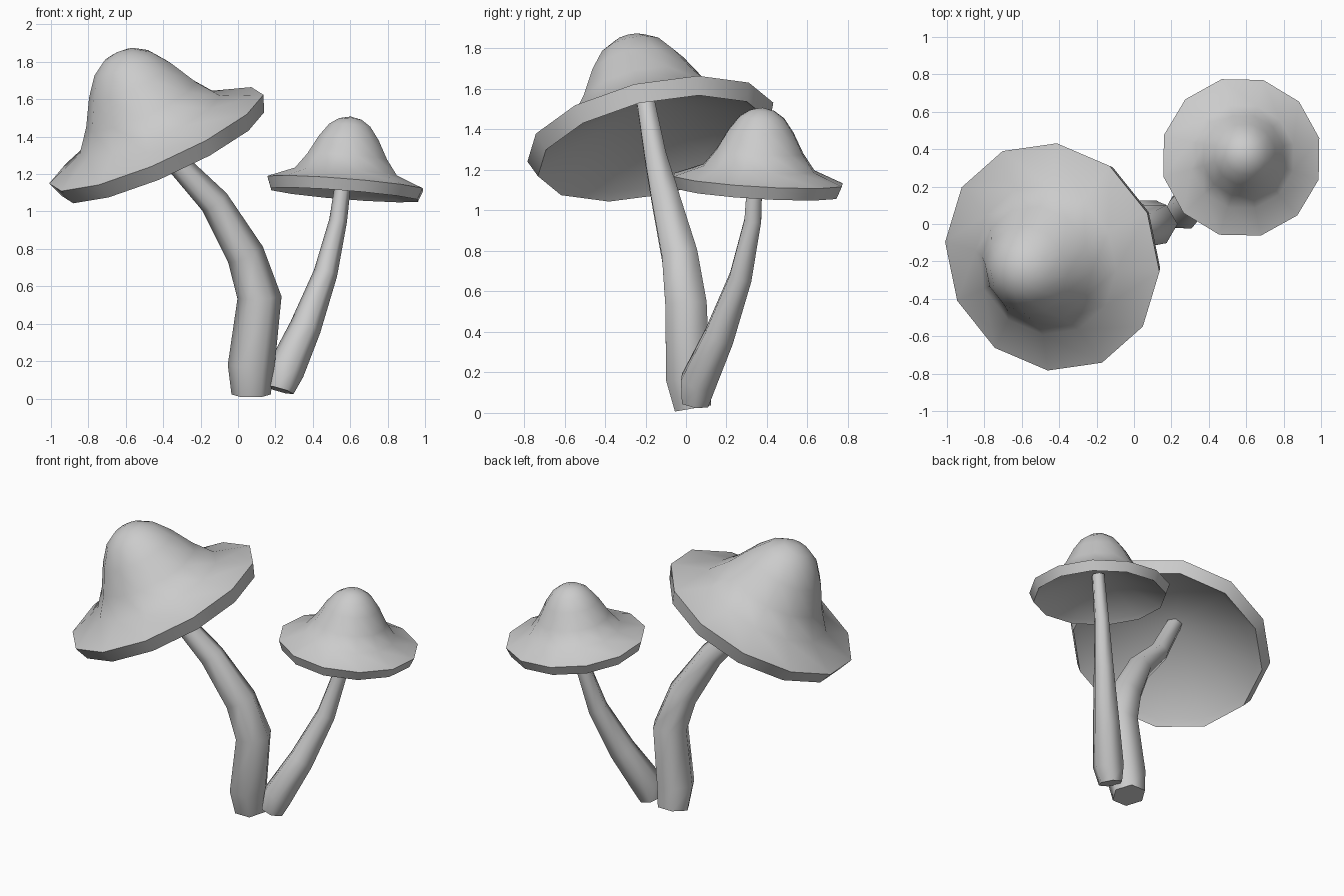
import bpy, bmesh, math
from mathutils import Vector, Matrix

if "Cube" in bpy.data.objects:
    bpy.data.objects.remove(bpy.data.objects["Cube"])

grey = bpy.data.materials.new("soft_grey")
grey.use_nodes = True
colour = (0.6, 0.6, 0.6, 1)
grey.diffuse_color = colour
grey.node_tree.nodes["Principled BSDF"].inputs["Base Color"].default_value = colour


def ring(bm, radius, sides, phase, matrix):
    angles = [phase + math.tau * i / sides for i in range(sides)]
    return [bm.verts.new(matrix @ Vector((radius * math.cos(a), radius * math.sin(a), 0)))
            for a in angles]


def bridge(bm, a, b):
    n = len(a)
    for i in range(n):
        j = (i + 1) % n
        bm.faces.new((a[i], a[j], b[j], b[i]))


def fan(bm, loop, tip):
    for i in range(len(loop)):
        bm.faces.new((loop[i], loop[(i + 1) % len(loop)], tip))


def finish(bm, name, smooth_angle):
    bmesh.ops.recalc_face_normals(bm, faces=bm.faces[:])
    mesh = bpy.data.meshes.new(name)
    bm.to_mesh(mesh)
    bm.free()
    mesh.materials.append(grey)
    obj = bpy.data.objects.new(name, mesh)
    bpy.context.collection.objects.link(obj)
    bpy.ops.object.select_all(action="DESELECT")
    obj.select_set(True)
    bpy.context.view_layer.objects.active = obj
    bpy.ops.object.shade_smooth_by_angle(angle=math.radians(smooth_angle))
    return obj


# Cap outline as radius and height, from the crown over the lip to the hollow
CAP = [(0.09, 0.53), (0.165, 0.48), (0.24, 0.38), (0.32, 0.235), (0.41, 0.115),
       (0.625, 0.03), (0.59, -0.06), (0.55, -0.03)]
CROWN, HOLLOW = 0.55, 0.21


def make_cap(name, centre, axis, scale, phase):
    bm = bmesh.new()
    loops = [ring(bm, r, 12, math.radians(phase), Matrix.Translation((0, 0, h)))
             for r, h in CAP]
    for a, b in zip(loops, loops[1:]):
        bridge(bm, a, b)
    fan(bm, loops[0], bm.verts.new((0, 0, CROWN)))
    fan(bm, loops[-1], bm.verts.new((0, 0, HOLLOW)))
    tilt = Vector((0, 0, 1)).rotation_difference(Vector(axis)).to_matrix().to_4x4()
    bm.transform(Matrix.Translation(centre) @ tilt @ Matrix.Scale(scale, 4))
    return finish(bm, name, 50)


# Stem swept along a path of (x, y, z, radius)
def make_stem(name, path):
    bm = bmesh.new()
    points = [Vector(p[:3]) for p in path]
    loops = []
    for i, p in enumerate(points):
        tangent = points[min(i + 1, len(points) - 1)] - points[max(i - 1, 0)]
        turn = Vector((0, 0, 1)).rotation_difference(tangent).to_matrix().to_4x4()
        loops.append(ring(bm, path[i][3], 6, 0, Matrix.Translation(p) @ turn))
    for a, b in zip(loops, loops[1:]):
        bridge(bm, a, b)
    bm.faces.new(loops[0])
    bm.faces.new(loops[-1])
    return finish(bm, name, 70)


# Large mushroom
make_cap("large_cap", (-0.425, -0.17, 1.36), (-0.4, -0.2, 0.9), 1.0, 25)
make_stem("large_stem", [
    (0.07, 0.035, 0.022, 0.105), (0.07, 0.01, 0.17, 0.125), (0.115, 0.0, 0.54, 0.118),
    (0.04, -0.03, 0.77, 0.102), (-0.125, -0.1, 1.05, 0.08), (-0.325, -0.15, 1.26, 0.062),
    (-0.49, -0.2, 1.54, 0.05)])

# Small mushroom
make_cap("small_cap", (0.572, 0.355, 1.13), (0.08, 0.06, 1.0), 0.69, 14)
make_stem("small_stem", [
    (0.225, 0.045, 0.045, 0.075), (0.255, 0.06, 0.15, 0.1), (0.36, 0.165, 0.38, 0.085),
    (0.468, 0.27, 0.67, 0.064), (0.535, 0.33, 0.95, 0.048), (0.575, 0.345, 1.25, 0.04)])
